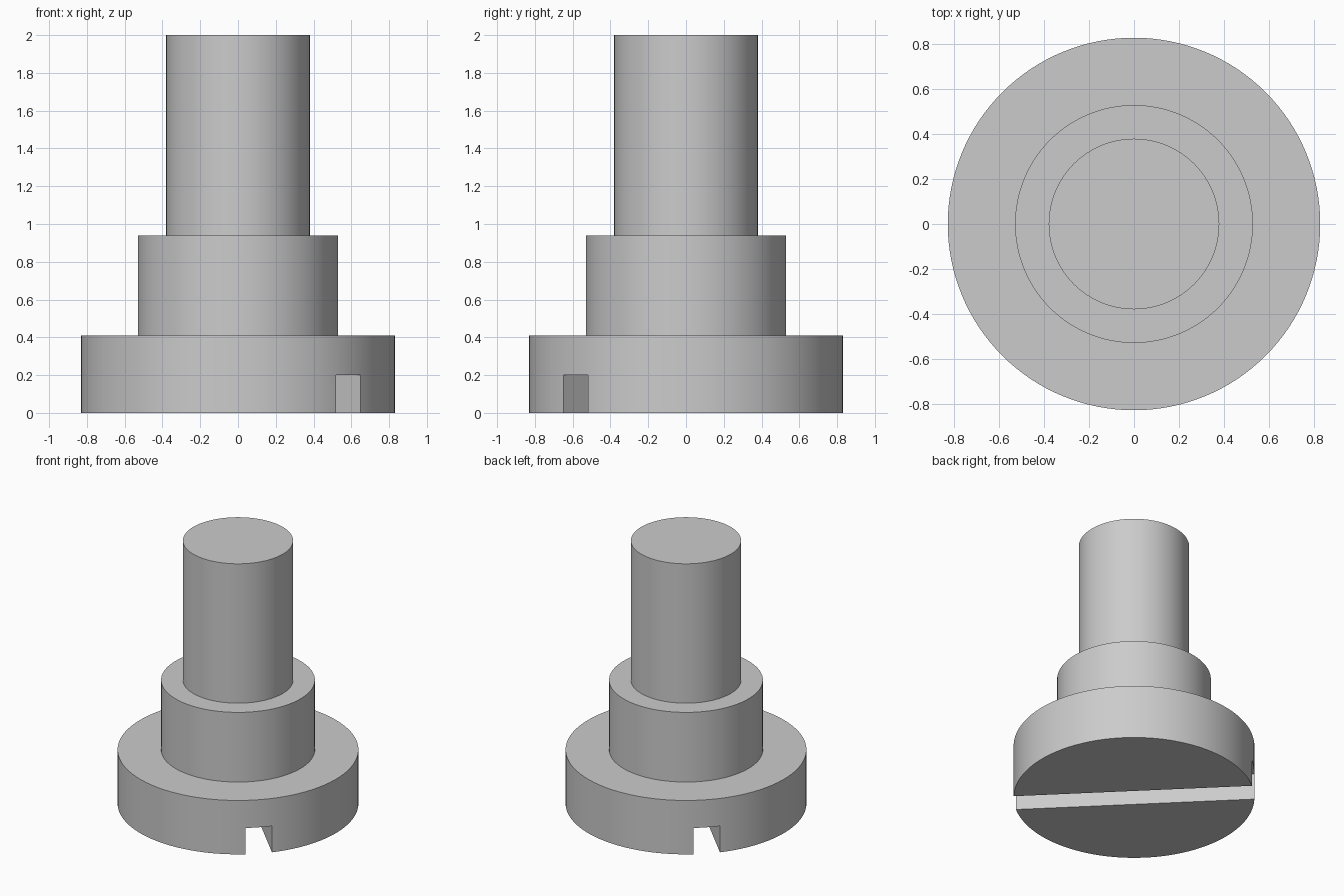
import bpy
import bmesh
import math
from mathutils import Matrix

cube = bpy.data.objects.get("Cube")
if cube:
    bpy.data.objects.remove(cube, do_unlink=True)

SIDES = 128
SLOT_WIDTH, SLOT_DEPTH = 0.184, 0.2

steel = bpy.data.materials.new("grey steel")
steel.use_nodes = True
colour = (0.6, 0.6, 0.6, 1)
steel.diffuse_color = colour
steel.node_tree.nodes["Principled BSDF"].inputs["Base Color"].default_value = colour


def make_object(name, bm):
    bmesh.ops.recalc_face_normals(bm, faces=bm.faces)
    mesh = bpy.data.meshes.new(name)
    bm.to_mesh(mesh)
    bm.free()
    mesh.materials.append(steel)
    obj = bpy.data.objects.new(name, mesh)
    bpy.context.collection.objects.link(obj)
    return obj


# Stepped body: head, shoulder and shank as one turned solid
profile = [(0.83, 0), (0.83, 0.41), (0.53, 0.41), (0.53, 0.94), (0.38, 0.94), (0.38, 2)]
bm = bmesh.new()
rings = []
for radius, z in profile:
    ring = bmesh.ops.create_circle(bm, segments=SIDES, radius=radius,
                                   matrix=Matrix.Translation((0, 0, z)))
    rings.append(ring["verts"])
for low, high in zip(rings, rings[1:]):
    for i in range(SIDES):
        j = (i + 1) % SIDES
        bm.faces.new((low[i], low[j], high[j], high[i]))
bm.faces.new(rings[0])
bm.faces.new(rings[-1])
screw = make_object("shoulder_screw", bm)

# Driver slot across the underside of the head, on the front-left diagonal
bm = bmesh.new()
bmesh.ops.create_cube(bm, size=1, matrix=Matrix.Rotation(math.radians(-45), 4, "Z")
                      @ Matrix.Diagonal((3, SLOT_WIDTH, 2 * SLOT_DEPTH, 1)))
cutter = make_object("slot_cutter", bm)
cutter.hide_render = True

cut = screw.modifiers.new("driver slot", "BOOLEAN")
cut.operation = "DIFFERENCE"
cut.solver = "EXACT"
cut.object = cutter

bpy.ops.object.select_all(action="DESELECT")
screw.select_set(True)
bpy.context.view_layer.objects.active = screw
bpy.ops.object.modifier_apply(modifier=cut.name)
bpy.data.objects.remove(cutter, do_unlink=True)
bpy.ops.object.shade_smooth_by_angle(angle=math.radians(30))
